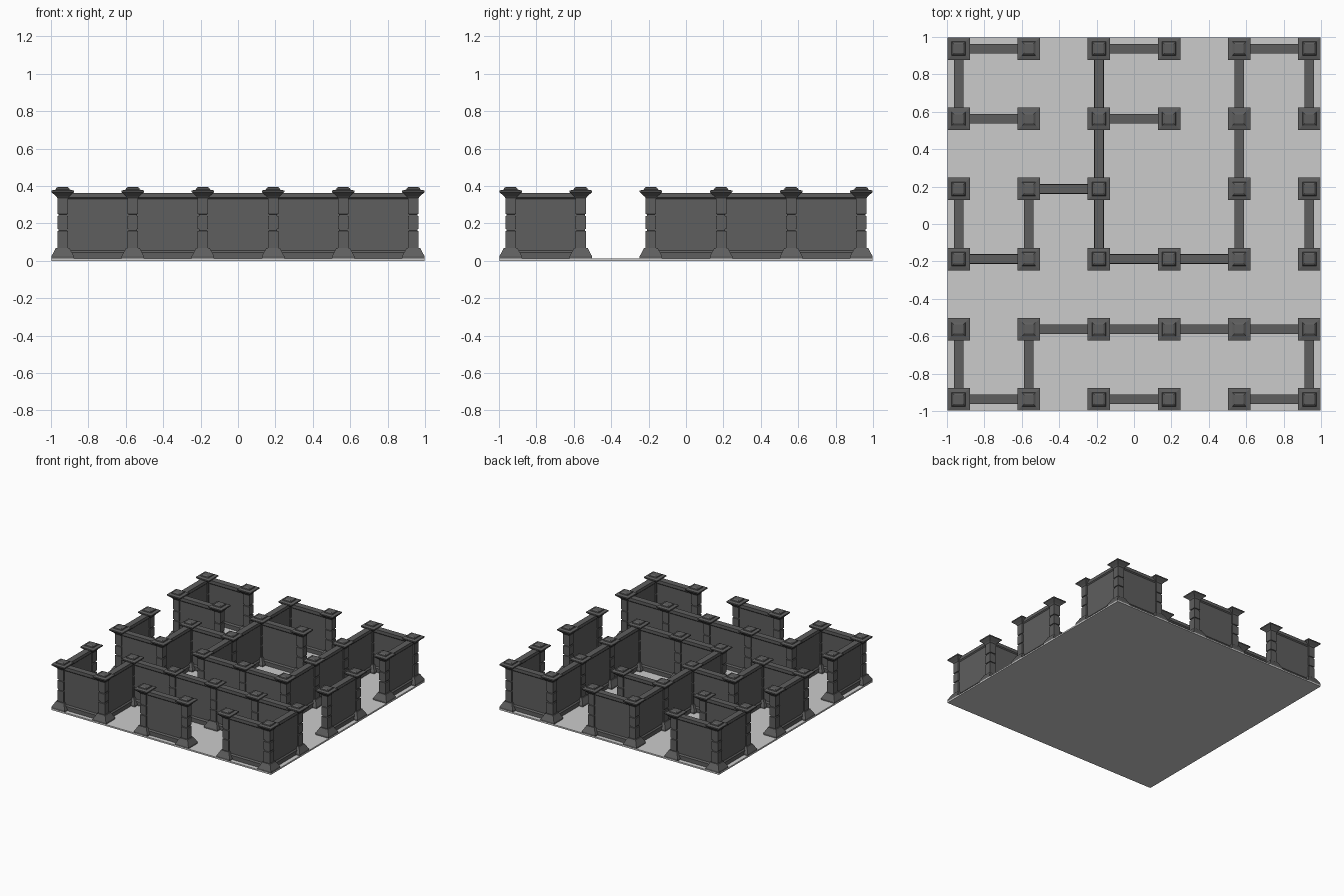
import bpy
import bmesh

cube = bpy.data.objects.get("Cube")
if cube:
    bpy.data.objects.remove(cube, do_unlink=True)


def material(name, value):
    mat = bpy.data.materials.new(name)
    mat.use_nodes = True
    colour = (value, value, value, 1)
    mat.diffuse_color = colour
    mat.node_tree.nodes["Principled BSDF"].inputs["Base Color"].default_value = colour
    return mat


dark_stone = material("dark stone", 0.112)
pale_floor = material("pale floor", 0.6)


def mesh_object(name, bm, mat):
    bmesh.ops.recalc_face_normals(bm, faces=bm.faces)
    mesh = bpy.data.meshes.new(name)
    bm.to_mesh(mesh)
    bm.free()
    mesh.materials.append(mat)
    return place(name, mesh)


def place(name, mesh, location=(0, 0, 0), turn=0):
    obj = bpy.data.objects.new(name, mesh)
    obj.location = location
    obj.rotation_euler.z = turn
    bpy.context.collection.objects.link(obj)
    return obj


def stack(profile, length=None):
    """Skin rectangular rings of (half width, height) into a closed solid."""
    bm = bmesh.new()
    rings = []
    for half, z in profile:
        along = length / 2 if length else half
        rings.append([bm.verts.new((sx * along, sy * half, z))
                      for sx, sy in ((-1, -1), (1, -1), (1, 1), (-1, 1))])
    for low, high in zip(rings, rings[1:]):
        for i in range(4):
            j = (i + 1) % 4
            bm.faces.new((low[i], low[j], high[j], high[i]))
    bm.faces.new(rings[0][::-1])
    bm.faces.new(rings[-1])
    return bm


FLOOR = 0.012
SPACING = 0.375
HALF_PI = 1.570796

# Floor slab
mesh_object("floor", stack([(0.998, 0), (0.998, FLOOR)]), pale_floor)

# Pillar: flared foot, grooved shaft, spreading cap and raised top block
foot = [(0.06, FLOOR), (0.06, 0.025), (0.042, 0.058), (0.036, 0.07), (0.028, 0.07)]
shaft = []
for groove in (0.165, 0.245):
    shaft += [(0.028, groove - 0.006), (0.022, groove - 0.004),
              (0.022, groove + 0.004), (0.028, groove + 0.006)]
cap = [(0.028, 0.335), (0.035, 0.345), (0.06, 0.367), (0.06, 0.376),
       (0.037, 0.381), (0.035, 0.389), (0.024, 0.396)]

# Wall: skirting, recessed panel and coping
panel = [(0.026, FLOOR), (0.026, 0.045), (0.017, 0.056), (0.017, 0.33),
         (0.025, 0.338), (0.025, 0.363)]

# Grid points of the layout; one interior point stays open
open_point = (3, 3)
across = {0: (0, 2, 4), 1: (1, 2, 3, 4), 2: (0, 2, 3),
          3: (1,), 4: (0, 2), 5: (0, 2, 4)}
along = {0: (0, 2, 4), 1: (0, 2), 2: (2, 3, 4), 4: (2, 3, 4), 5: (0, 2, 4)}


def at(index):
    return (index - 2.5) * SPACING


first_pillar = mesh_object("pillar", stack(foot + shaft + cap), dark_stone)
first_pillar.location = (at(0), at(0), 0)
for col in range(6):
    for row in range(6):
        if (col, row) not in (open_point, (0, 0)):
            place("pillar", first_pillar.data, (at(col), at(row), 0))

first_wall = mesh_object("wall", stack(panel, SPACING - 0.03), dark_stone)
wall_mesh = first_wall.data
bpy.data.objects.remove(first_wall)
for row, starts in across.items():
    for start in starts:
        place("wall", wall_mesh, (at(start + 0.5), at(row), 0))
for col, starts in along.items():
    for start in starts:
        place("wall", wall_mesh, (at(col), at(start + 0.5), 0), HALF_PI)
